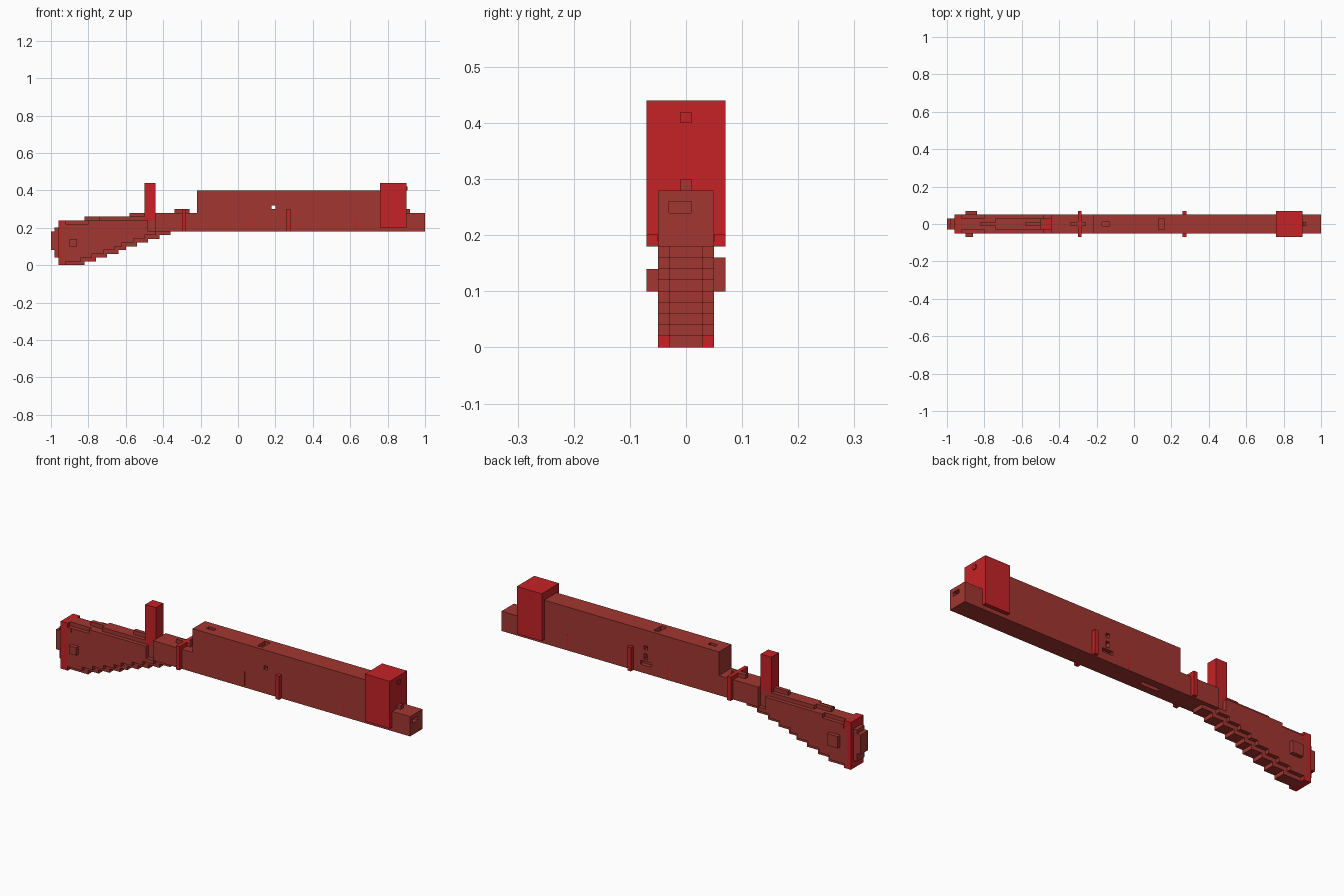
import bpy
import bmesh

cube = bpy.data.objects.get("Cube")
if cube:
    bpy.data.objects.remove(cube, do_unlink=True)


def material(name, rgb):
    m = bpy.data.materials.new(name)
    m.use_nodes = True
    colour = (*rgb, 1.0)
    m.diffuse_color = colour
    m.node_tree.nodes["Principled BSDF"].inputs["Base Color"].default_value = colour
    return m


BROWN = material("reddish brown", (0.36, 0.037, 0.03))
RED = material("bright red", (0.56, 0.016, 0.019))


def finish(name, bm, mat):
    bmesh.ops.recalc_face_normals(bm, faces=bm.faces)
    mesh = bpy.data.meshes.new(name)
    bm.to_mesh(mesh)
    bm.free()
    mesh.materials.append(mat)
    obj = bpy.data.objects.new(name, mesh)
    bpy.context.collection.objects.link(obj)
    return obj


def add_box(bm, x, y, z):
    made = bmesh.ops.create_cube(bm, size=1)["verts"]
    for v in made:
        for i, (a, b) in enumerate((x, y, z)):
            v.co[i] = b if v.co[i] > 0 else a


def box(name, x, y, z, mat):
    """A box; a single number for y means a centred half width."""
    bm = bmesh.new()
    add_box(bm, x, y if isinstance(y, tuple) else (-y, y), z)
    return finish(name, bm, mat)


def prism(name, outline, half, mat):
    """Extrude an x-z outline symmetrically across y."""
    bm = bmesh.new()
    face = bm.faces.new([bm.verts.new((x, -half, z)) for x, z in outline])
    new = bmesh.ops.extrude_face_region(bm, geom=[face])["geom"]
    bmesh.ops.translate(bm, vec=(0, 2 * half, 0),
                        verts=[v for v in new if isinstance(v, bmesh.types.BMVert)])
    return finish(name, bm, mat)


def stairs(start, ends, z, rise=0.02):
    """Stepped edge running forward from start."""
    points, x = [], start
    for end in ends:
        points += [(x, z), (end, z)]
        x, z = end, z + rise
    return points


# Barrel with long raised housing
barrel = prism("barrel", [(-0.44, 0.18), (1, 0.18), (1, 0.28), (0.88, 0.28), (0.88, 0.40),
                          (-0.22, 0.40), (-0.22, 0.28), (-0.44, 0.28)], 0.05, BROWN)

# Slots and the cross hole through the housing
cuts = bmesh.new()
for x, y, z in [
    ((0.18, 0.20), (-0.1, 0.1), (0.30, 0.32)),
    ((0.16, 0.22), (0.03, 0.1), (0.22, 0.24)),
    ((0.18, 0.20), (0.03, 0.1), (0.25, 0.28)),
    ((0.13, 0.16), (-0.03, 0.03), (0.38, 0.5)),
    ((-0.17, -0.13), (-0.01, 0.01), (0.38, 0.5)),
    ((-0.14, -0.04), (-0.01, 0.01), (0.1, 0.20)),
    ((0.98, 1.1), (-0.03, 0.01), (0.24, 0.26)),
]:
    add_box(cuts, x, y, z)
cutter = finish("slot_cutter", cuts, BROWN)
cutter.hide_render = True
cutter.hide_viewport = True
cutter.display_type = "WIRE"
mod = barrel.modifiers.new("slots", "BOOLEAN")
mod.operation = "DIFFERENCE"
mod.solver = "EXACT"
mod.object = cutter

# Muzzle block and sights
box("muzzle_block", (0.76, 0.90), 0.07, (0.20, 0.44), RED)
box("muzzle_pin", (0.90, 0.92), 0.01, (0.28, 0.30), BROWN)
box("muzzle_stud", (0.90, 0.905), 0.01, (0.40, 0.42), RED)
box("rear_sight", (-0.34, -0.26), 0.01, (0.28, 0.30), BROWN)
box("upright_post", (-0.50, -0.44), 0.03, (0.24, 0.44), RED)

# Bands around the barrel
for label, x in (("rear", -0.30), ("middle", 0.26)):
    for side, y in (("right", (-0.07, -0.04)), ("left", (0.04, 0.07))):
        box(f"{label}_band_{side}", (x, x + 0.02), y, (0.18, 0.30), RED)
box("rear_band_top", (-0.30, -0.28), 0.07, (0.28, 0.30), RED)
for label, x in (("first", 0.065), ("second", 0.625)):
    box(f"{label}_inlay", (x, x + 0.008), 0.0505, (0.19, 0.26), RED)

# Stepped stock: tall narrow core between two cheeks
step_ends = [-0.82, -0.76, -0.70, -0.64, -0.60, -0.54, -0.48, -0.42, -0.36, -0.28]
prism("stock_core", stairs(-0.94, step_ends, 0)
      + [(-0.28, 0.20), (-0.43, 0.20), (-0.43, 0.26), (-0.74, 0.26), (-0.74, 0.24), (-0.94, 0.24)],
      0.03, BROWN)
prism("stock_cheeks", stairs(-0.94, [x - 0.02 for x in step_ends[:8]], 0.02)
      + [(-0.44, 0.18), (-0.48, 0.18), (-0.48, 0.24), (-0.80, 0.24), (-0.80, 0.22), (-0.94, 0.22)],
      0.05, BROWN)
box("stock_rear_ridge", (-0.82, -0.74), 0.01, (0.23, 0.26), BROWN)
box("stock_front_ridge", (-0.58, -0.50), 0.01, (0.25, 0.28), BROWN)
box("right_stud", (-0.90, -0.86), (-0.07, -0.04), (0.10, 0.14), BROWN)
box("left_stud", (-0.90, -0.84), (0.04, 0.07), (0.10, 0.16), BROWN)

# Butt plate with rear pads
box("butt_plate", (-0.96, -0.92), 0.05, (0, 0.24), RED)
box("butt_plate_lip", (-0.92, -0.90), 0.0505, (0.20, 0.22), RED)
box("butt_pad", (-0.98, -0.95), 0.03, (0.04, 0.20), BROWN)
box("butt_pad_end", (-1.0, -0.97), 0.03, (0.08, 0.18), BROWN)
